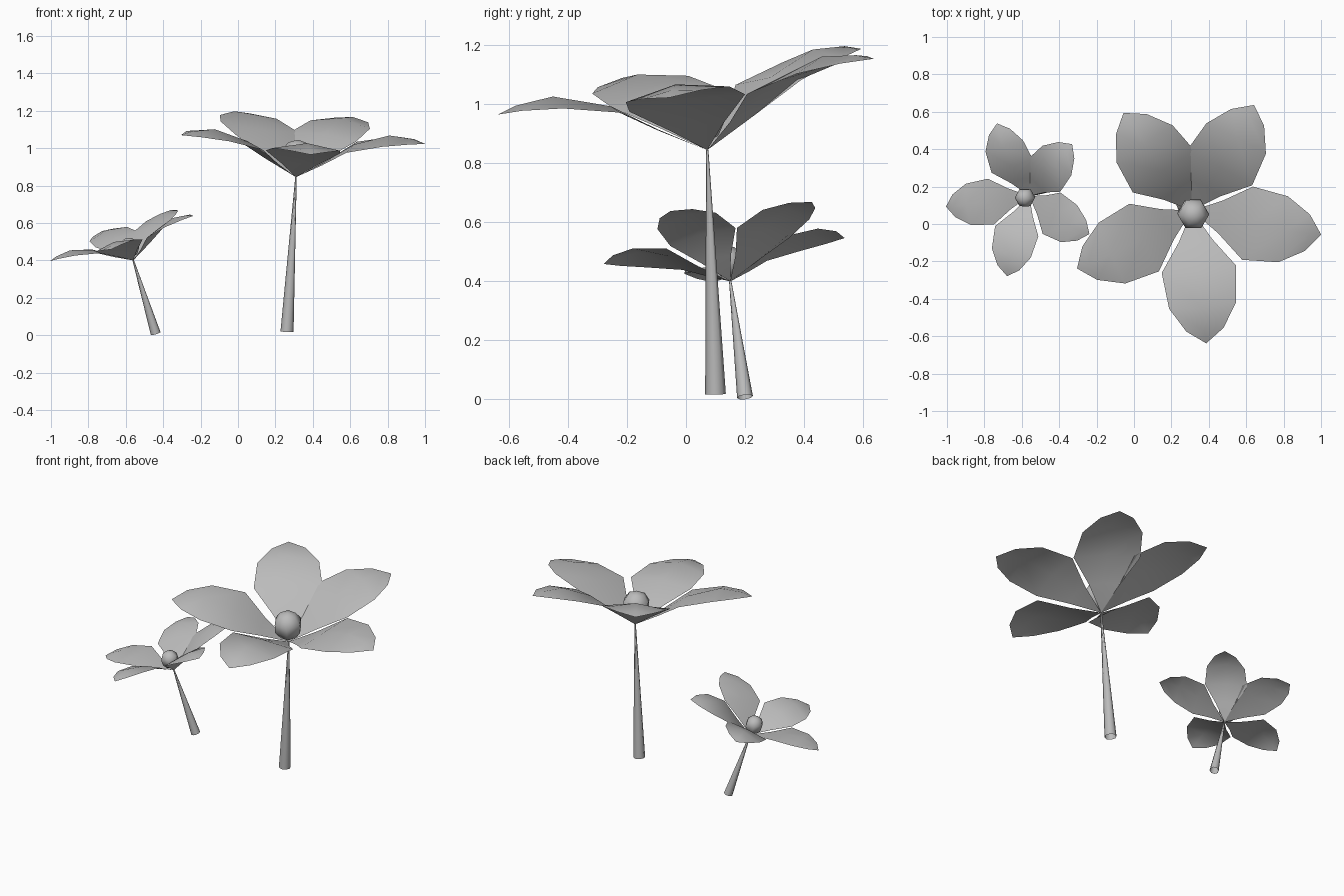
import bpy, bmesh
from math import radians, sin, cos, pi
from mathutils import Vector, Matrix

cube = bpy.data.objects.get("Cube")
if cube:
    bpy.data.objects.remove(cube)

grey = bpy.data.materials.new("plain_grey")
grey.use_nodes = True
colour = (0.5, 0.5, 0.5, 1)
grey.diffuse_color = colour
grey.node_tree.nodes["Principled BSDF"].inputs["Base Color"].default_value = colour


def finish(name, bm, matrix):
    mesh = bpy.data.meshes.new(name)
    bm.transform(matrix)
    bm.to_mesh(mesh)
    bm.free()
    mesh.materials.append(grey)
    mesh.shade_smooth()
    obj = bpy.data.objects.new(name, mesh)
    bpy.context.collection.objects.link(obj)


# Petal rows: distance out, half width, middle height, edge height
ROWS = [(0.15, 0.09, 0.10, 0.09), (0.29, 0.20, 0.20, 0.185),
        (0.48, 0.18, 0.265, 0.23), (0.61, 0.10, 0.255, 0.24)]
TIP = (0.685, 0, 0.235)
PETAL_ANGLES = (0, 70.5, 132, 211.5, 283.5)


def petal(name, matrix):
    bm = bmesh.new()
    base, tip = bm.verts.new((0, 0, 0)), bm.verts.new(TIP)
    grid = [[bm.verts.new((r, -w, edge)), bm.verts.new((r + 0.01, 0, mid)),
             bm.verts.new((r, w, edge))] for r, w, mid, edge in ROWS]
    for i in range(2):
        bm.faces.new((base, grid[0][i], grid[0][i + 1]))
        for a, b in zip(grid, grid[1:]):
            bm.faces.new((a[i], b[i], b[i + 1], a[i + 1]))
        bm.faces.new((grid[-1][i], tip, grid[-1][i + 1]))
    finish(name, bm, matrix)


def flower(prefix, base, normal, turn, scale, foot, foot_radius):
    base, foot, normal = Vector(base), Vector(foot), Vector(normal).normalized()
    tilt = Vector((0, 0, 1)).rotation_difference(normal).to_matrix().to_4x4()
    frame = Matrix.Translation(base) @ tilt @ Matrix.Scale(scale, 4)
    # Petals around the base
    for n, angle in enumerate(PETAL_ANGLES):
        petal(f"{prefix}_petal_{n + 1}",
              frame @ Matrix.Rotation(radians(turn + angle), 4, "Z"))
    # Faceted centre
    bm = bmesh.new()
    bmesh.ops.create_uvsphere(bm, u_segments=6, v_segments=5, radius=0.088)
    finish(f"{prefix}_centre", bm, frame @ Matrix.Translation((0, 0, 0.115))
           @ Matrix.Rotation(pi / 6, 4, "Z"))
    # Tapered open stem
    bm = bmesh.new()
    axis = base - foot
    bmesh.ops.create_cone(bm, cap_ends=False, segments=8, radius1=foot_radius,
                          radius2=0.004, depth=axis.length)
    lean = Vector((0, 0, 1)).rotation_difference(axis).to_matrix().to_4x4()
    finish(f"{prefix}_stem", bm, Matrix.Translation((base + foot) / 2) @ lean)


flower("large_flower", (0.31, 0.072, 0.845), (0.058, -0.16, 1), -8, 1,
       (0.262, 0.1, 0.018), 0.035)
flower("small_flower", (-0.56, 0.15, 0.4), (-0.34, -0.13, 1), -25, 0.62,
       (-0.44, 0.2, 0.008), 0.027)
